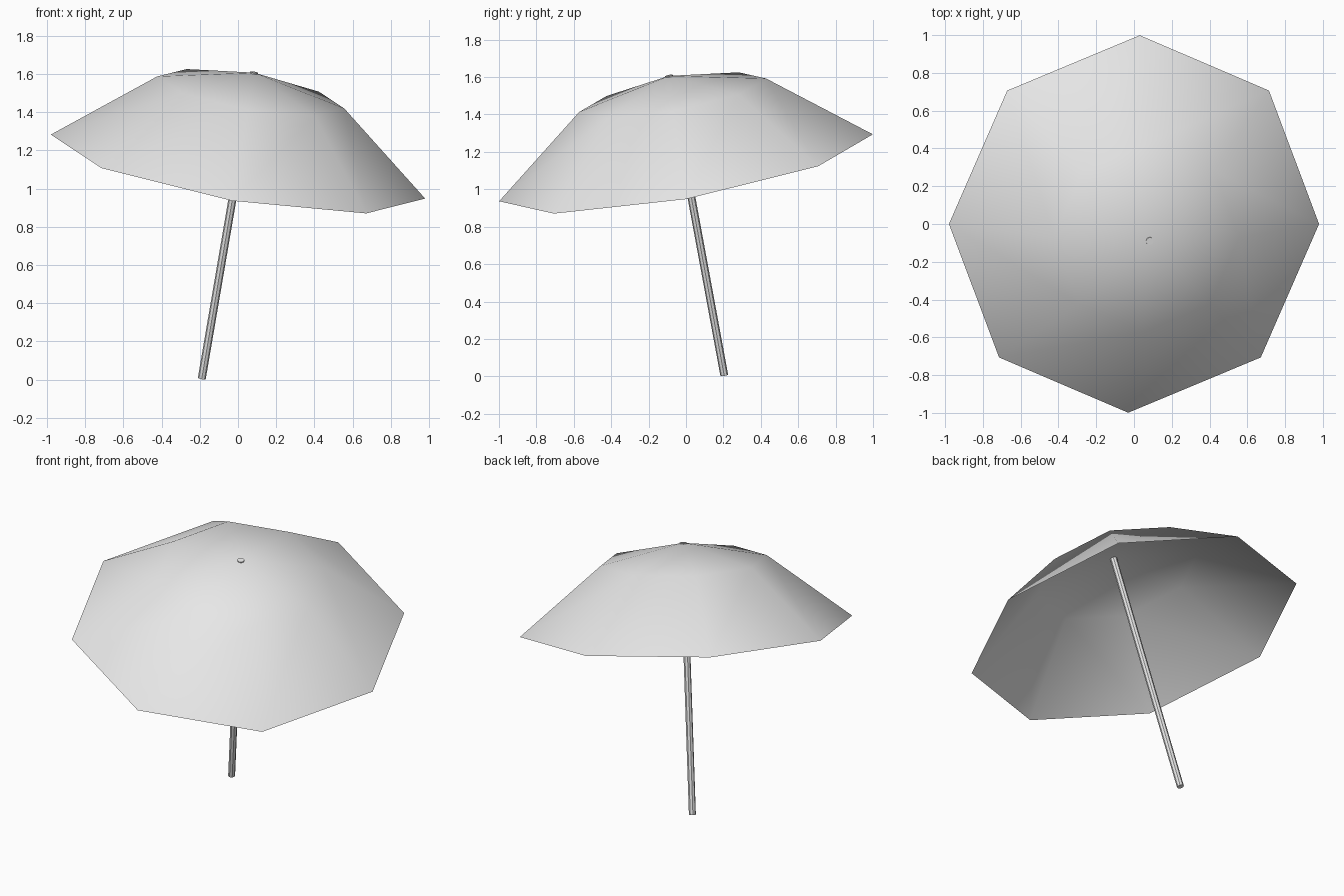
import bpy, bmesh, math
from mathutils import Matrix, Euler

if "Cube" in bpy.data.objects:
    bpy.data.objects.remove(bpy.data.objects["Cube"])

RX, RY = 0.994, 1.0154          # canopy radii in its own tilted frame
TILT = Matrix.Translation((0, 0, 1.115)) @ Euler(
    (math.radians(10.3), math.radians(9.7), 0)).to_matrix().to_4x4()

grey = bpy.data.materials.new("light_grey")
grey.diffuse_color = (0.8, 0.8, 0.8, 1)
grey.use_nodes = True
grey.node_tree.nodes["Principled BSDF"].inputs["Base Color"].default_value = grey.diffuse_color


def finish(name, bm, smooth):
    bm.transform(TILT)
    bmesh.ops.recalc_face_normals(bm, faces=bm.faces[:])
    for f in bm.faces:
        f.smooth = smooth
    me = bpy.data.meshes.new(name)
    bm.to_mesh(me)
    bm.free()
    me.materials.append(grey)
    ob = bpy.data.objects.new(name, me)
    bpy.context.collection.objects.link(ob)
    return ob


# Canopy: open eight-sided sheet, rim ring, middle ring and apex
bm = bmesh.new()
rings = []
for scale, z in ((1.0, 0.0), (0.5, 0.40)):
    rings.append([bm.verts.new((RX * scale * math.cos(i * math.pi / 4),
                                RY * scale * math.sin(i * math.pi / 4), z))
                  for i in range(8)])
apex = bm.verts.new((0, 0, 0.507))
rim, mid = rings
for i in range(8):
    j = (i + 1) % 8
    bm.faces.new((rim[i], rim[j], mid[j], mid[i]))
    bm.faces.new((mid[i], mid[j], apex))
bm.normal_update()
canopy = finish("canopy", bm, True)
# keep the sheet facing outwards
if sum(p.normal.z for p in canopy.data.polygons) < 0:
    canopy.data.flip_normals()

# Pole: thin straight rod from the ground through the apex
bottom, top = -1.144, 0.509
bm = bmesh.new()
bmesh.ops.create_cone(bm, cap_ends=True, segments=8, radius1=0.021,
                      radius2=0.021, depth=top - bottom,
                      matrix=Matrix.Translation((0, 0, (top + bottom) / 2)))
finish("pole", bm, False)
